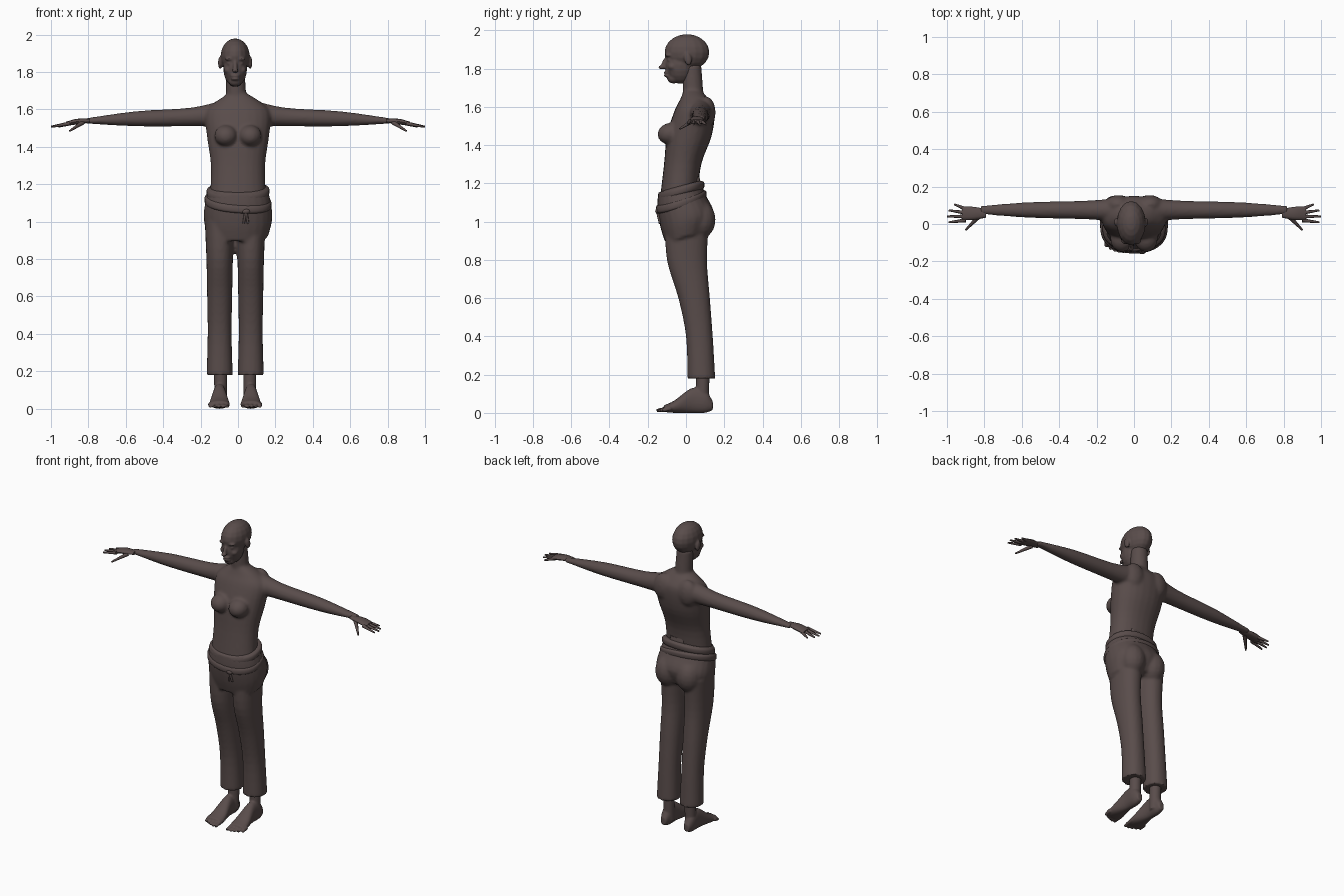
import bpy, bmesh, math
from mathutils import Matrix, Vector

cube = bpy.data.objects.get("Cube")
if cube:
    bpy.data.objects.remove(cube, do_unlink=True)

brown = bpy.data.materials.new("dark brown")
brown.use_nodes = True
brown.diffuse_color = (0.1, 0.073, 0.07, 1)
shader = brown.node_tree.nodes["Principled BSDF"]
shader.inputs["Base Color"].default_value = brown.diffuse_color

BODY_AXIS = -0.015   # the legs and head sit slightly off the centre line
SIDES = {"left": 1, "right": -1}


def spline(keys, steps=4):
    """Yield smooth in-between sections through the key sections."""
    keys = [Vector(key) for key in keys]
    padded = [keys[0]] + keys + [keys[-1]]
    for before, start, end, after in zip(padded, padded[1:], padded[2:], padded[3:]):
        for step in range(steps):
            t = step / steps
            bend_in = (end - before) / 2
            bend_out = (after - start) / 2
            rise = end - start
            yield (start + bend_in * t + (3 * rise - 2 * bend_in - bend_out) * t ** 2
                   + (bend_in + bend_out - 2 * rise) * t ** 3)
    yield keys[-1]


def loft(bm, axis, keys, middle=0.0, side=1, tilt=(0, 0), power=2.2, count=24):
    """Skin rounded sections (position, half width, low, high) along an axis."""
    rings = []
    for position, half, low, high in spline(keys):
        ring = []
        for i in range(count):
            angle = math.tau * i / count
            c, s = math.cos(angle), math.sin(angle)
            u = middle + half * math.copysign(abs(c) ** (2 / power), c)
            v = (low + high) / 2 + (high - low) / 2 * math.copysign(abs(s) ** (2 / power), s)
            if axis == "x":
                point = (position * side, u, v)
            elif axis == "y":
                point = (u, position, v)
            else:
                point = (u, v, position + tilt[0] * u + tilt[1] * (v + 0.04))
            ring.append(bm.verts.new(point))
        rings.append(ring)
    for lower, upper in zip(rings, rings[1:]):
        for i in range(count):
            bm.faces.new((lower[i - 1], lower[i], upper[i], upper[i - 1]))
    bm.faces.new(rings[0])
    bm.faces.new(rings[-1])


def limb(bm, start, end, start_radius, end_radius, count=8):
    """Add a tapered rod between two points."""
    start, end = Vector(start), Vector(end)
    along = end - start
    matrix = (Matrix.Translation((start + end) / 2)
              @ along.to_track_quat("Z", "Y").to_matrix().to_4x4())
    bmesh.ops.create_cone(bm, cap_ends=True, segments=count, radius1=start_radius,
                          radius2=end_radius, depth=along.length, matrix=matrix)


def blob(bm, centre, radii, turn=0.0):
    """Add an ellipsoid, turned about x."""
    matrix = (Matrix.Translation(centre) @ Matrix.Rotation(turn, 4, "X")
              @ Matrix.Diagonal((*radii, 1)))
    bmesh.ops.create_uvsphere(bm, u_segments=16, v_segments=10, radius=1, matrix=matrix)


def finish(bm, name, voxel=0.0, soften=3):
    """Make the object; a voxel size blends its parts into one skin."""
    bmesh.ops.recalc_face_normals(bm, faces=bm.faces)
    mesh = bpy.data.meshes.new(name)
    bm.to_mesh(mesh)
    bm.free()
    part = bpy.data.objects.new(name, mesh)
    bpy.context.collection.objects.link(part)
    bpy.ops.object.select_all(action="DESELECT")
    part.select_set(True)
    bpy.context.view_layer.objects.active = part
    if voxel:
        blend = part.modifiers.new("blend", "REMESH")
        blend.mode = "VOXEL"
        blend.voxel_size = voxel
        bpy.ops.object.modifier_apply(modifier=blend.name)
        smooth = part.modifiers.new("smooth", "SMOOTH")
        smooth.iterations = soften
        bpy.ops.object.modifier_apply(modifier=smooth.name)
    part.data.materials.clear()
    part.data.materials.append(brown)
    bpy.ops.object.shade_smooth_by_angle(angle=math.radians(55))


# Head: cranium, face, chin, nose, lips, then paired brows, eyes, cheeks and ears
bm = bmesh.new()
blob(bm, (BODY_AXIS, 0.005, 1.885), (0.078, 0.118, 0.095))
blob(bm, (BODY_AXIS, -0.03, 1.82), (0.064, 0.078, 0.1))
blob(bm, (BODY_AXIS, -0.065, 1.75), (0.035, 0.034, 0.028))
blob(bm, (BODY_AXIS, -0.11, 1.83), (0.012, 0.016, 0.035), -0.4)
blob(bm, (BODY_AXIS, -0.125, 1.807), (0.017, 0.02, 0.011))
for z in (1.763, 1.78):
    blob(bm, (BODY_AXIS, -0.095, z), (0.026, 0.022, 0.008))
for side in SIDES.values():
    blob(bm, (BODY_AXIS + side * 0.03, -0.09, 1.87), (0.026, 0.02, 0.008))
    blob(bm, (BODY_AXIS + side * 0.03, -0.085, 1.846), (0.015, 0.014, 0.008))
    blob(bm, (BODY_AXIS + side * 0.035, -0.07, 1.81), (0.025, 0.025, 0.02))
    blob(bm, (BODY_AXIS + side * 0.08, 0.01, 1.85), (0.012, 0.02, 0.034), 0.2)
finish(bm, "head", voxel=0.006)

# Neck, torso, chest, shoulder blades and arms
bm = bmesh.new()
limb(bm, (BODY_AXIS / 2, 0.04, 1.6), (BODY_AXIS, 0.03, 1.82), 0.056, 0.05, count=20)
loft(bm, "z", [(1.69, 0.04, -0.01, 0.07), (1.64, 0.12, -0.03, 0.12),
               (1.58, 0.175, -0.06, 0.15), (1.45, 0.165, -0.1, 0.135),
               (1.3, 0.145, -0.115, 0.08), (1.13, 0.15, -0.135, 0.06)])
for side in SIDES.values():
    loft(bm, "x", [(0.08, 0.065, 1.51, 1.65), (0.25, 0.05, 1.51, 1.61),
                   (0.55, 0.042, 1.51, 1.59), (0.82, 0.023, 1.525, 1.552)],
         middle=0.075, side=side, power=2)
    blob(bm, (side * 0.065, -0.083, 1.46), (0.062, 0.067, 0.056), 0.2)
    blob(bm, (side * 0.085, 0.105, 1.57), (0.07, 0.05, 0.085))
finish(bm, "torso_and_arms", voxel=0.0095, soften=4)

# Hands: palm, four fanned fingers and a thumb
for label, side in SIDES.items():
    bm = bmesh.new()
    loft(bm, "x", [(0.79, 0.023, 1.53, 1.55), (0.86, 0.035, 1.52, 1.55),
                   (0.92, 0.036, 1.512, 1.534)], middle=0.057, side=side, count=12)
    for i in range(4):
        reach = 1 - 0.01 * (i - 2) ** 2
        limb(bm, (side * 0.9, 0.08 - 0.02 * i, 1.525),
             (side * reach, 0.105 - 0.032 * i, 1.508), 0.011, 0.005)
    limb(bm, (side * 0.83, 0.04, 1.53), (side * 0.9, -0.032, 1.485), 0.013, 0.005)
    finish(bm, label + "_hand")

# Trousers: hips, seat and two flared legs
bm = bmesh.new()
loft(bm, "z", [(1.18, 0.155, -0.145, 0.075), (1.1, 0.175, -0.15, 0.105),
               (1, 0.183, -0.135, 0.145), (0.91, 0.16, -0.11, 0.11)], tilt=(0, 0.25))
for side in SIDES.values():
    loft(bm, "z", [(1, 0.08, -0.11, 0.12), (0.8, 0.071, -0.1, 0.11),
                   (0.6, 0.067, -0.04, 0.125), (0.4, 0.064, 0, 0.14),
                   (0.18, 0.07, 0.008, 0.153)], middle=BODY_AXIS + side * 0.083)
    blob(bm, (side * 0.075, 0.075, 1.01), (0.08, 0.08, 0.1))
finish(bm, "trousers", voxel=0.0095)

# Folded waistband and a slung sash, both bulging bands
for name, height, grow, tilt in (("waistband", 1.155, -0.005, (0.02, 0.27)),
                                 ("sash", 1.1, 0.006, (-0.07, 0.3))):
    bm = bmesh.new()
    band = []
    for step in (-1, -0.5, 0.5, 1):
        out = grow - 0.02 * (abs(step) - 0.5) * 1.5
        band.append((height + 0.026 * step, 0.172 + out, -0.15 - out, 0.1 + out))
    loft(bm, "z", band, tilt=tilt, count=32)
    finish(bm, name)

# Sash knot with two hanging ends, and the loop at the back of the waist
bm = bmesh.new()
blob(bm, (0.042, -0.148, 1.055), (0.022, 0.013, 0.014))
for x in (0.03, 0.054):
    limb(bm, (0.042, -0.148, 1.055), (x, -0.136, 0.99), 0.009, 0.006)
finish(bm, "sash_knot")
bm = bmesh.new()
loft(bm, "z", [(1.15, 0.05, 0.06, 0.088), (1.235, 0.05, 0.046, 0.07)], middle=0.02, power=3)
finish(bm, "back_loop")

# Bare feet: ankle, sole and toes
for label, side in SIDES.items():
    bm = bmesh.new()
    ankle = BODY_AXIS + side * 0.078
    limb(bm, (ankle, 0.09, 0.3), (ankle, 0.085, 0.03), 0.036, 0.034, count=16)
    loft(bm, "y", [(0.14, 0.018, 0.015, 0.06), (0.1, 0.033, 0, 0.12),
                   (0.03, 0.035, 0, 0.13), (-0.06, 0.052, 0, 0.065),
                   (-0.115, 0.052, 0.005, 0.04)], middle=BODY_AXIS + side * 0.084)
    for i in range(5):
        x = BODY_AXIS + side * (0.041 + 0.023 * i)
        limb(bm, (x, -0.08, 0.025), (x, 0.002 * i * i - 0.155, 0.012), 0.014, 0.009)
    finish(bm, label + "_foot", voxel=0.006, soften=2)
